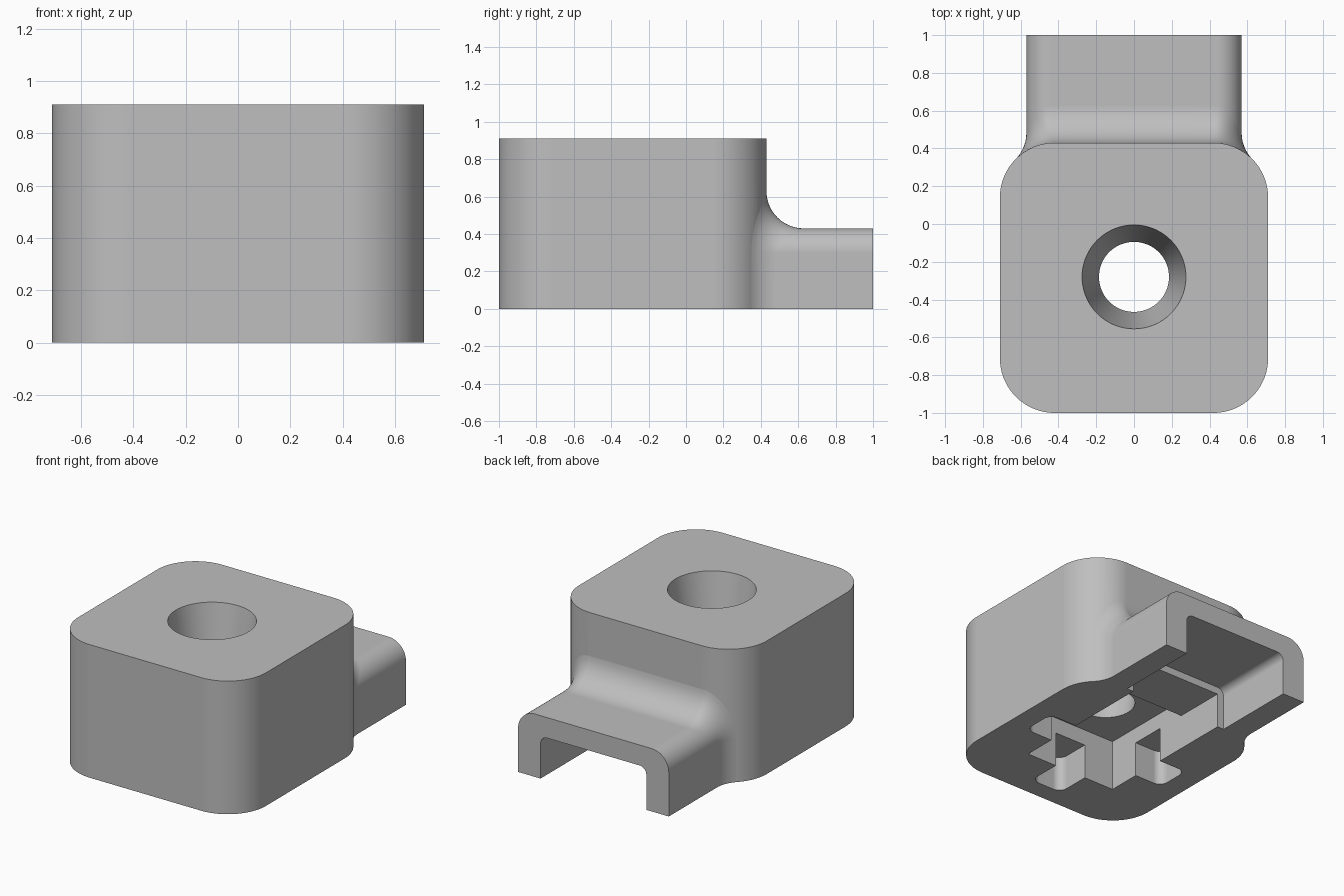
import bpy
import bmesh
from math import cos, sin, pi, sqrt, radians
from mathutils import Vector

old = bpy.data.objects.get("Cube")
if old:
    bpy.data.objects.remove(old)

grey = bpy.data.materials.new("plain grey")
grey.use_nodes = True
GREY = (0.52, 0.52, 0.52, 1)
grey.diffuse_color = GREY
grey.node_tree.nodes["Principled BSDF"].inputs["Base Color"].default_value = GREY

W, BACK, H = 0.71, 0.43, 0.91        # body half width, back, height
CORNER, FILLET = 0.29, 0.2           # body corner radius, blend radius
ARM_W, ARM_H, ARM_R = 0.57, 0.43, 0.13
HOLE_Y = -0.28


def loft(name, rings):
    """Closed solid through rings of equal length, capped at both ends."""
    bm = bmesh.new()
    rows = [[bm.verts.new(p) for p in ring] for ring in rings]
    n = len(rows[0])
    for a, b in zip(rows, rows[1:]):
        for i in range(n):
            j = (i + 1) % n
            bm.faces.new((a[i], a[j], b[j], b[i]))
    bm.faces.new(rows[0][::-1])
    bm.faces.new(rows[-1])
    bmesh.ops.recalc_face_normals(bm, faces=bm.faces)
    mesh = bpy.data.meshes.new(name)
    bm.to_mesh(mesh)
    bm.free()
    ob = bpy.data.objects.new(name, mesh)
    bpy.context.collection.objects.link(ob)
    mesh.materials.append(grey)
    return ob


def rounded_rect(x0, x1, y0, y1, r, steps=16):
    pts = []
    corners = ((x1 - r, y1 - r), (x0 + r, y1 - r), (x0 + r, y0 + r), (x1 - r, y0 + r))
    for k, (cx, cy) in enumerate(corners):
        for i in range(steps + 1 if r else 1):
            a = (k + i / steps) * pi / 2
            pts.append((cx + r * cos(a), cy + r * sin(a)))
    return pts


def prism(name, outline, z0, z1):
    return loft(name, [[(x, y, z) for x, y in outline] for z in (z0, z1)])


def combine(target, other, operation):
    mod = target.modifiers.new(operation, "BOOLEAN")
    mod.object, mod.operation, mod.solver = other, operation, "EXACT"
    bpy.context.view_layer.objects.active = target
    bpy.ops.object.modifier_apply(modifier=mod.name)
    bpy.data.objects.remove(other)


def arm_sections():
    """Arm outline points with the rolling-ball blend into the body."""
    profile = [(ARM_W, 0, 0), (ARM_W, 0.15, 0)]
    profile += [(ARM_W - ARM_R + ARM_R * cos(a), ARM_H - ARM_R + ARM_R * sin(a), a)
                for a in (i * pi / 32 for i in range(17))]
    profile += [(0.3, ARM_H, pi / 2)]
    mirrored = [(-x, z, pi - a) for x, z, a in reversed(profile)]
    sections = []
    for x, z, a in profile + mirrored:
        n = Vector((cos(a), 0, sin(a)))
        c = Vector((x, 0, z)) + n * FILLET
        side = 1 if c.x > 0 else -1
        dx = max(abs(c.x) - (W - CORNER), 0)
        reach = CORNER + FILLET
        dy = sqrt(reach ** 2 - dx ** 2)
        c.y = BACK - CORNER + dy
        wall = Vector((side * dx / reach, dy / reach, 0))
        start, end = -wall, -n
        touch = c + start * (FILLET + 0.003)
        row = [touch - wall * 0.12, touch]
        row += [c + start.slerp(end, i / 16) * FILLET for i in range(1, 17)]
        row.append(Vector((x, 1, z)))
        sections.append(row)
    return sections


# Rounded block and blended rear arm
body = prism("bracket_block", rounded_rect(-W, W, -1, BACK, CORNER, 24), 0, H)
arm = loft("rear_arm", [list(ring) for ring in zip(*arm_sections())])
combine(body, arm, "UNION")

# Inside of the arm: channel with softened upper corners
inner = rounded_rect(-0.40, 0.40, -0.2, 0.29, 0.05, 8)
combine(body, loft("arm_channel", [[(x, y, z) for x, z in inner] for y in (0.41, 1.1)]),
        "DIFFERENCE")

# Narrower passage from the arm to the pocket
combine(body, prism("passage", rounded_rect(-0.35, 0.35, -0.1, 0.5, 0), -0.1, 0.24),
        "DIFFERENCE")

# Square pocket and its three rounded side notches
combine(body, prism("pocket", rounded_rect(-0.35, 0.35, -0.63, 0.05, 0), -0.1, 0.35),
        "DIFFERENCE")
for name, box in (("side_notches", (-0.56, 0.56, -0.40, -0.16)),
                  ("front_notch", (-0.12, 0.12, -0.87, -0.2))):
    combine(body, prism(name, rounded_rect(*box, 0.06, 8), -0.1, 0.24), "DIFFERENCE")

# Tapered hole from the top down into the pocket
TAPER = 0.16
hole = [[(r * cos(i * pi / 36), HOLE_Y + r * sin(i * pi / 36), z) for i in range(72)]
        for z in (0.3, 1.0) for r in (0.275 - TAPER * (H - z),)]
combine(body, loft("hole", hole), "DIFFERENCE")

# Smooth curves, crisp edges
bpy.ops.object.select_all(action="DESELECT")
body.select_set(True)
bpy.context.view_layer.objects.active = body
bpy.ops.object.shade_smooth_by_angle(angle=radians(30))
weighted = body.modifiers.new("weighted_normals", "WEIGHTED_NORMAL")
weighted.keep_sharp = True
